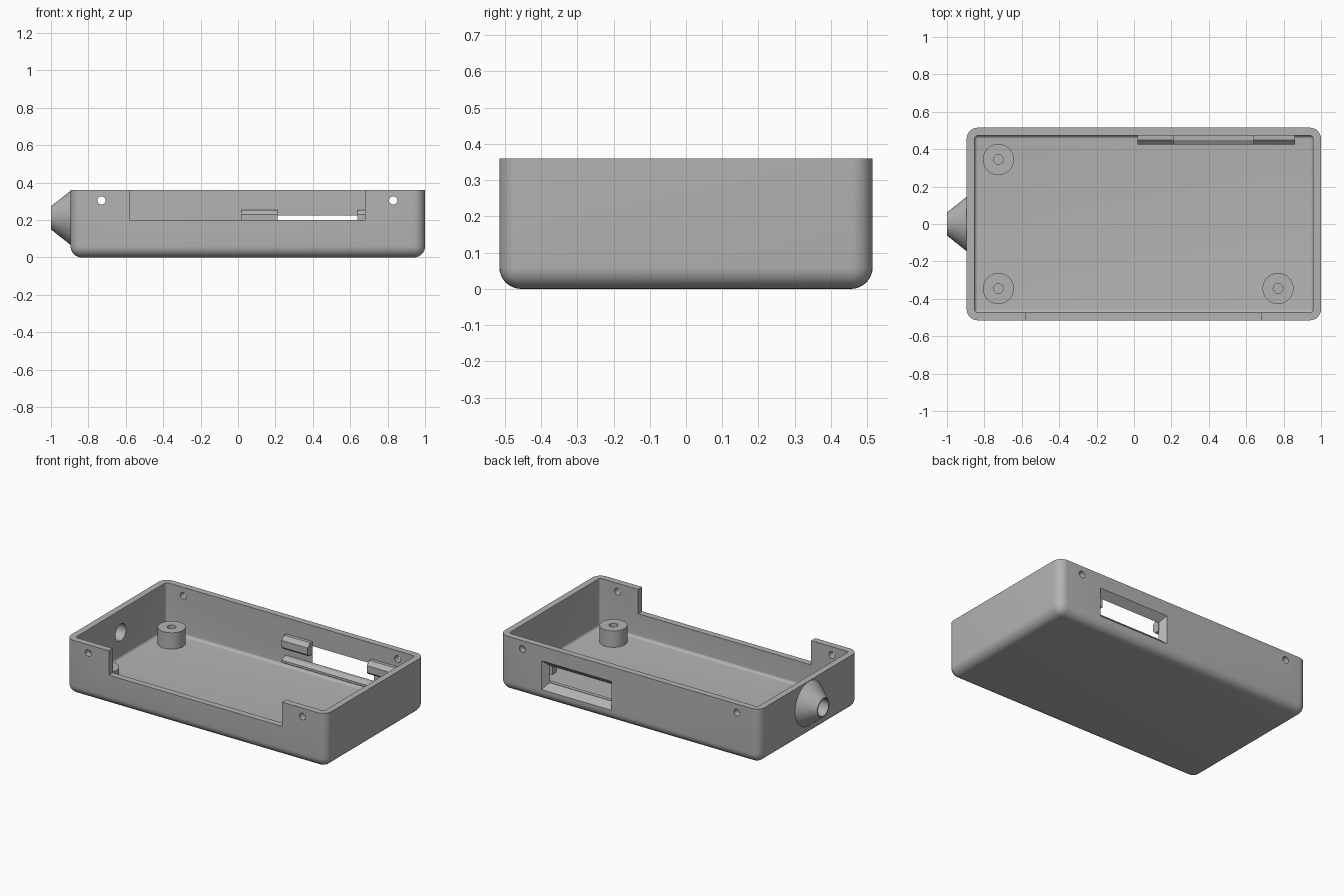
import bpy, bmesh, math
from mathutils import Matrix, Vector

cube = bpy.data.objects.get("Cube")
if cube:
    bpy.data.objects.remove(cube)

grey = bpy.data.materials.new("matte grey")
grey.use_nodes = True
grey.diffuse_color = (0.45, 0.45, 0.45, 1)
grey.node_tree.nodes["Principled BSDF"].inputs["Base Color"].default_value = (0.45, 0.45, 0.45, 1)

X0, X1, Y, TOP = -0.895, 1.0, 0.515, 0.36
WALL = 0.042


def finish(name, bm):
    bmesh.ops.recalc_face_normals(bm, faces=bm.faces)
    mesh = bpy.data.meshes.new(name)
    bm.to_mesh(mesh)
    bm.free()
    mesh.materials.append(grey)
    ob = bpy.data.objects.new(name, mesh)
    bpy.context.collection.objects.link(ob)
    return ob


def box(name, lo, hi, radius=0):
    """Box from corner to corner; radius rounds every edge except the top rim."""
    bm = bmesh.new()
    bmesh.ops.create_cube(bm, size=1)
    lo, hi = Vector(lo), Vector(hi)
    for v in bm.verts:
        v.co = Vector([lo[i] + (v.co[i] + 0.5) * (hi[i] - lo[i]) for i in range(3)])
    if radius:
        edges = [e for e in bm.edges if min(v.co.z for v in e.verts) < hi.z - 1e-4]
        bmesh.ops.bevel(bm, geom=edges, offset=radius, segments=8, profile=0.5, affect='EDGES')
    return finish(name, bm)


def cylinder(name, centre, r1, r2, length, axis='Z', sides=48):
    bm = bmesh.new()
    turn = {'Z': Matrix(), 'Y': Matrix.Rotation(math.pi / 2, 4, 'X'),
            'X': Matrix.Rotation(math.pi / 2, 4, 'Y')}[axis]
    bmesh.ops.create_cone(bm, cap_ends=True, segments=sides, radius1=r1, radius2=r2,
                          depth=length, matrix=Matrix.Translation(centre) @ turn)
    return finish(name, bm)


def prism(name, profile, x0, x1):
    """Extrude a (y, z) profile along x."""
    bm = bmesh.new()
    face = bm.faces.new([bm.verts.new((x0, y, z)) for y, z in profile])
    ext = bmesh.ops.extrude_face_region(bm, geom=[face])["geom"]
    bmesh.ops.translate(bm, vec=(x1 - x0, 0, 0),
                        verts=[g for g in ext if isinstance(g, bmesh.types.BMVert)])
    return finish(name, bm)


def funnel(name, inner, outer, y0, y1):
    """Tapered rectangular cutter between two (x0, x1, z0, z1) rectangles."""
    bm = bmesh.new()
    for (a, b, c, d), y in ((inner, y0), (outer, y1)):
        for x, z in ((a, c), (b, c), (b, d), (a, d)):
            bm.verts.new((x, y, z))
    bmesh.ops.convex_hull(bm, input=bm.verts[:])
    return finish(name, bm)


def cut(target, cutters):
    for c in cutters:
        c.hide_render = True
        mod = target.modifiers.new("cut", 'BOOLEAN')
        mod.operation, mod.solver, mod.object = 'DIFFERENCE', 'EXACT', c
    bpy.context.view_layer.update()
    graph = bpy.context.evaluated_depsgraph_get()
    mesh = bpy.data.meshes.new_from_object(target.evaluated_get(graph))
    target.modifiers.clear()
    target.data = mesh
    for c in cutters:
        bpy.data.objects.remove(c)


parts = []

# Open tray with rounded corners, front notch, cable port and screw holes
tray = box("tray", (X0, -Y, 0), (X1, Y, TOP), 0.06)
cutters = [
    box("cavity", (X0 + WALL, -Y + WALL, WALL), (X1 - WALL, Y - WALL, TOP + 0.1), 0.018),
    box("notch", (-0.58, -Y - 0.1, 0.2), (0.68, -Y + 0.08, TOP + 0.1)),
    funnel("port", (0.21, 0.66, 0.115, 0.225), (0.18, 0.69, 0.075, 0.265),
           Y - WALL, Y),
    box("port_window", (0.21, Y - 0.1, 0.115), (0.66, Y - WALL + 0.002, 0.225)),
    cylinder("bore", (X0, 0, 0.212), 0.055, 0.055, 0.3, 'X'),
]
for x in (-0.73, 0.83):
    for side in (-1, 1):
        cutters.append(cylinder("screw_hole", (x, side * Y, 0.305), 0.022, 0.022, 0.2, 'Y', 24))
cut(tray, cutters)
parts.append(tray)

# Conical cable nozzle on the end wall
nozzle = cylinder("cable_nozzle", ((X0 - 1) / 2, 0, 0.212), 0.062, 0.145, X0 + 1, 'X', 64)
cut(nozzle, [cylinder("bore", (X0, 0, 0.212), 0.055, 0.055, 0.3, 'X')])
parts.append(nozzle)

# Mounting posts with blind holes
for name, x, y in (("post_back_right", -0.725, 0.345), ("post_front_right", -0.725, -0.345),
                   ("post_front_left", 0.77, -0.345)):
    post = cylinder(name, (x, y, 0.095), 0.083, 0.083, 0.11)
    cut(post, [cylinder("pilot", (x, y, 0.15), 0.026, 0.026, 0.18, 'Z', 24)])
    parts.append(post)

# Connector holder inside the back wall: two upper clips over one lower rail
wall_y = Y - WALL + 0.002
clip = [(wall_y, 0.255), (0.45, 0.255), (0.425, 0.23), (0.425, 0.185), (0.44, 0.17), (wall_y, 0.17)]
rail = [(wall_y, 0.115), (0.45, 0.115), (0.425, 0.1), (0.425, 0.085), (0.45, 0.07), (wall_y, 0.07)]
parts.append(prism("clip_right", clip, 0.02, 0.21))
parts.append(prism("clip_left", clip, 0.64, 0.86))
parts.append(prism("lower_rail", rail, 0.02, 0.86))

# Smooth the rounds, keep the edges crisp
bpy.ops.object.select_all(action='DESELECT')
for ob in parts:
    ob.select_set(True)
bpy.context.view_layer.objects.active = tray
bpy.ops.object.shade_smooth_by_angle(angle=math.radians(30))
